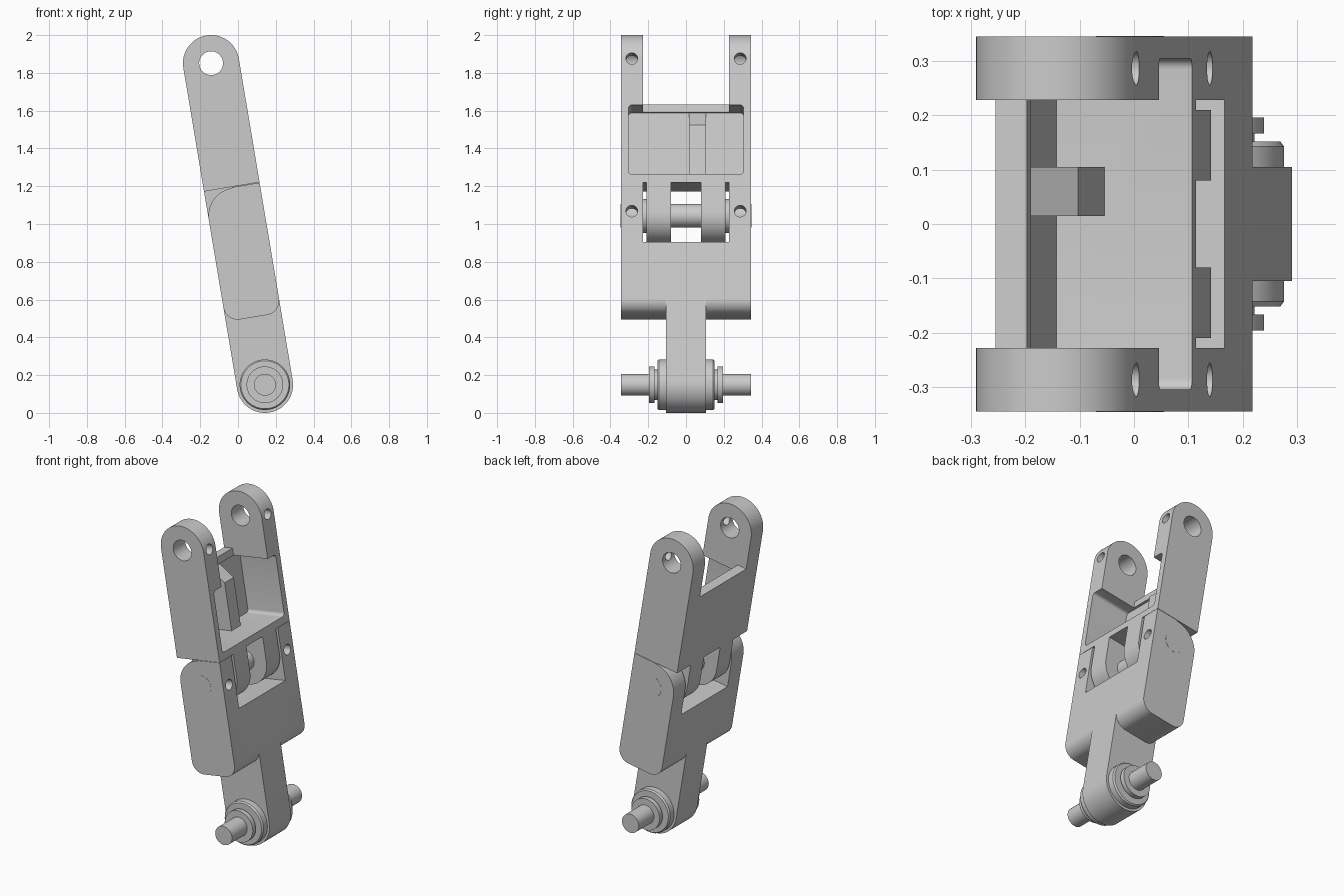
import bpy, bmesh
from math import sin, cos, radians, pi
from mathutils import Matrix

if "Cube" in bpy.data.objects:
    bpy.data.objects.remove(bpy.data.objects["Cube"], do_unlink=True)

TILT = radians(9.5)
R = 0.149          # half thickness of both links
LENGTH = 1.726     # bottom pivot to top pivot
KNEE = 0.907       # bottom pivot to middle pivot
SPLIT = 1.062      # where the two links meet
WIDTH = 0.345      # half width across the links
GAP = 0.228        # half width between the fork arms
PIN = 0.063

# Everything is modelled upright around the bottom pivot, then leaned over
LEAN = (Matrix.Translation((sin(TILT) * LENGTH / 2, 0, R))
        @ Matrix.Rotation(-TILT, 4, 'Y'))


def make(name, bm):
    bmesh.ops.recalc_face_normals(bm, faces=bm.faces)
    mesh = bpy.data.meshes.new(name)
    bm.to_mesh(mesh)
    bm.free()
    obj = bpy.data.objects.new(name, mesh)
    bpy.context.collection.objects.link(obj)
    return obj


def arc(x, z, r, start, end, steps=16):
    angles = [radians(start + (end - start) * i / steps) for i in range(steps + 1)]
    return [(x + r * cos(a), z + r * sin(a)) for a in angles]


def prism(name, outline, y0, y1):
    bm = bmesh.new()
    face = bm.faces.new([bm.verts.new((x, y0, z)) for x, z in outline])
    out = bmesh.ops.extrude_face_region(bm, geom=[face])
    moved = [v for v in out["geom"] if isinstance(v, bmesh.types.BMVert)]
    bmesh.ops.translate(bm, verts=moved, vec=(0, y1 - y0, 0))
    return make(name, bm)


def box(name, x, y, z, round_x=0):
    outline = [(x[0], z[0]), (x[1], z[0]), (x[1], z[1]), (x[0], z[1])]
    obj = prism(name, outline, *y)
    if round_x:
        bm = bmesh.new()
        bm.from_mesh(obj.data)
        edges = [e for e in bm.edges
                 if abs(e.verts[0].co.x - e.verts[1].co.x) > 0.01]
        bmesh.ops.bevel(bm, geom=edges, offset=round_x, segments=6,
                        profile=0.5, affect='EDGES')
        bm.to_mesh(obj.data)
        bm.free()
    return obj


def rod(name, r, start, end, z, axis='Y', x=0, y=0):
    """Cylinder between two positions along an axis."""
    bm = bmesh.new()
    bmesh.ops.create_cone(bm, cap_ends=True, segments=48, radius1=r, radius2=r,
                          depth=end - start)
    mid = (start + end) / 2
    turn = Matrix.Rotation(pi / 2, 4, 'X' if axis == 'Y' else 'Y')
    place = (x, mid, z) if axis == 'Y' else (mid, y, z)
    bm.transform(Matrix.Translation(place) @ turn)
    return make(name, bm)


def combine(target, tool, operation):
    mod = target.modifiers.new(operation.title(), 'BOOLEAN')
    mod.operation = operation
    mod.solver = 'EXACT'
    mod.object = tool
    bpy.context.view_layer.objects.active = target
    bpy.ops.object.modifier_apply(modifier=mod.name)
    bpy.data.objects.remove(tool, do_unlink=True)


def lathe(name, profile, z):
    """Revolve (radius, y) points around the pivot axis."""
    bm = bmesh.new()
    verts = [bm.verts.new((r, y, z)) for r, y in profile]
    edges = [bm.edges.new(pair) for pair in zip(verts, verts[1:])]
    bmesh.ops.spin(bm, geom=verts + edges, cent=(0, 0, z), axis=(0, 1, 0),
                   angle=2 * pi, steps=48)
    bmesh.ops.remove_doubles(bm, verts=bm.verts, dist=0.0001)
    return make(name, bm)


# Lower link: wide block, fork window, narrow tongue
low, corner = 0.363, 0.075
block = (arc(-R + corner, low + corner, corner, 180, 270)
         + arc(R - corner, low + corner, corner, 270, 360)
         + [(R, SPLIT - 0.002)]
         + arc(0, KNEE, R, 90, 180))
block.insert(len(block) - 17, (0, SPLIT - 0.002))
lower_link = prism("lower_link", block, -WIDTH, WIDTH)
combine(lower_link, box("window_cutter", (-1, 1), (-GAP, GAP), (0.741, 1.3)), 'DIFFERENCE')
tongue = arc(0, 0, R, 180, 360, 32) + [(R, 0.5), (-R, 0.5)]
combine(lower_link, prism("tongue", tongue, -0.105, 0.105), 'UNION')

# Upper link: fork arms on a hollow body
fork = [(-R, SPLIT), (R, SPLIT)] + arc(0, LENGTH, R, 0, 180, 32)
upper_link = prism("upper_link", fork, -WIDTH, WIDTH)
wall = -0.104
for cutter in (
    box("fork_cutter", (-1, 1), (-GAP, GAP), (1.52, 2.2)),
    box("opening_cutter", (wall + 0.014, 1), (-GAP, GAP), (1.4, 1.6)),
    box("pocket_cutter", (wall, 1), (-0.305, 0.305), (1.105, 1.477), 0.02),
    rod("pivot_cutter", PIN, -1, 1, LENGTH),
):
    combine(upper_link, cutter, 'DIFFERENCE')

# Sloped rib inside the pocket
rib = [(wall - 0.02, 1.09), (-0.015, 1.09), (-0.015, 1.396), (wall, 1.475), (wall - 0.02, 1.475)]
combine(upper_link, prism("pocket_rib", rib, 0.015, 0.105), 'UNION')

# Hinge lugs hanging from the upper link, with spacer collars
lug = arc(0, KNEE, R, 180, 360, 32) + [(R, 1.085), (-R, 1.085)]
for side, name in ((-1, "right"), (1, "left")):
    y0, y1 = sorted((side * 0.08, side * 0.21))
    combine(upper_link, prism("hinge_lug", lug, y0, y1), 'UNION')
    y0, y1 = sorted((side * 0.205, side * 0.23))
    rod("collar_" + name, 0.09, y0, y1, KNEE)

    # Set screw holes in the front edges of the arms
    for link, z, start in ((upper_link, LENGTH, 0), (lower_link, KNEE, 0.05)):
        combine(link, rod("screw_cutter", 0.031, start, 0.3, z, 'X', y=side * 0.287),
                'DIFFERENCE')

    # Stepped bearing on the tongue
    steps = [(0, 0.09), (0.134, 0.09), (0.134, 0.143), (0.127, 0.152), (0.08, 0.152),
             (0.08, 0.167), (0.097, 0.167), (0.097, 0.196), (0, 0.196)]
    lathe("bearing_" + name, [(r, side * y) for r, y in steps], 0)

# Pivot pins
rod("middle_pin", PIN, -WIDTH - 0.001, WIDTH + 0.001, KNEE)
rod("bottom_pin", 0.058, -WIDTH, WIDTH, 0)

# Lean the assembly and shade it
parts = [o for o in bpy.context.collection.objects
         if o.name.startswith(("lower_", "upper_", "collar_", "bearing_", "middle_", "bottom_"))]
bpy.ops.object.select_all(action='DESELECT')
for obj in parts:
    obj.data.transform(LEAN)
    obj.select_set(True)
bpy.context.view_layer.objects.active = parts[0]
bpy.ops.object.shade_smooth_by_angle(angle=radians(30))
